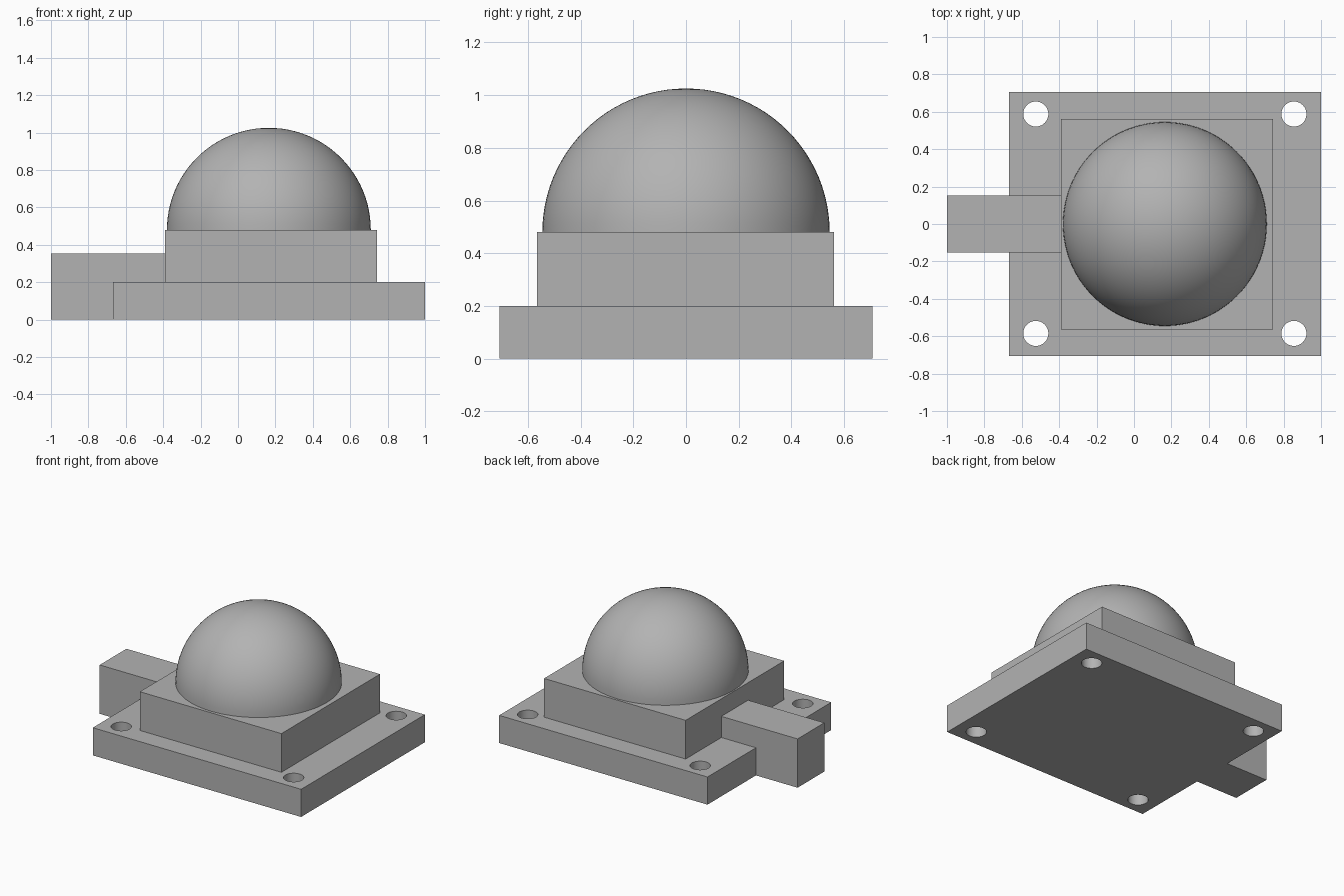
import bpy
import bmesh
from mathutils import Matrix

cube = bpy.data.objects.get("Cube")
if cube:
    bpy.data.objects.remove(cube, do_unlink=True)

grey = bpy.data.materials.new("plain grey")
grey.use_nodes = True
COLOUR = (0.45, 0.45, 0.45, 1)
grey.diffuse_color = COLOUR
grey.node_tree.nodes["Principled BSDF"].inputs["Base Color"].default_value = COLOUR


def add_object(name, bm):
    mesh = bpy.data.meshes.new(name)
    bm.to_mesh(mesh)
    bm.free()
    mesh.materials.append(grey)
    obj = bpy.data.objects.new(name, mesh)
    bpy.context.collection.objects.link(obj)
    return obj


def box(name, low, high):
    bm = bmesh.new()
    size = [b - a for a, b in zip(low, high)]
    middle = [(a + b) / 2 for a, b in zip(low, high)]
    bmesh.ops.create_cube(bm, size=1, matrix=Matrix.Translation(middle) @ Matrix.Diagonal((*size, 1)))
    return add_object(name, bm)


def activate(obj):
    bpy.ops.object.select_all(action='DESELECT')
    obj.select_set(True)
    bpy.context.view_layer.objects.active = obj


def combine(target, tool, operation):
    """Apply a boolean and discard the tool object."""
    mod = target.modifiers.new(tool.name, 'BOOLEAN')
    mod.object = tool
    mod.operation = operation
    mod.solver = 'EXACT'
    activate(target)
    bpy.ops.object.modifier_apply(modifier=mod.name)
    bpy.data.objects.remove(tool, do_unlink=True)


def smooth(obj):
    activate(obj)
    bpy.ops.object.shade_smooth_by_angle(angle=0.6)


# Base plate fused with the side connector and the square housing
body = box("base_and_housing", (-0.667, -0.707, 0), (1, 0.707, 0.2))
combine(body, box("connector", (-1, -0.153, 0), (-0.3, 0.153, 0.353)), 'UNION')
combine(body, box("housing", (-0.39, -0.565, 0.1), (0.743, 0.561, 0.48)), 'UNION')

# Four mounting holes through the plate corners
for x in (-0.525, 0.855):
    for y in (-0.585, 0.588):
        bm = bmesh.new()
        bmesh.ops.create_cone(bm, cap_ends=True, segments=48, radius1=0.067, radius2=0.067,
                              depth=1, matrix=Matrix.Translation((x, y, 0.1)))
        combine(body, add_object("hole_cutter", bm), 'DIFFERENCE')
smooth(body)

# Smooth half-sphere dome on the housing
bm = bmesh.new()
bmesh.ops.create_uvsphere(bm, u_segments=96, v_segments=48, radius=0.545)
bmesh.ops.bisect_plane(bm, geom=bm.verts[:] + bm.edges[:] + bm.faces[:], dist=0.0001,
                       plane_co=(0, 0, 0), plane_no=(0, 0, 1), clear_inner=True)
dome = add_object("dome", bm)
dome.location = (0.165, 0, 0.48)
smooth(dome)
